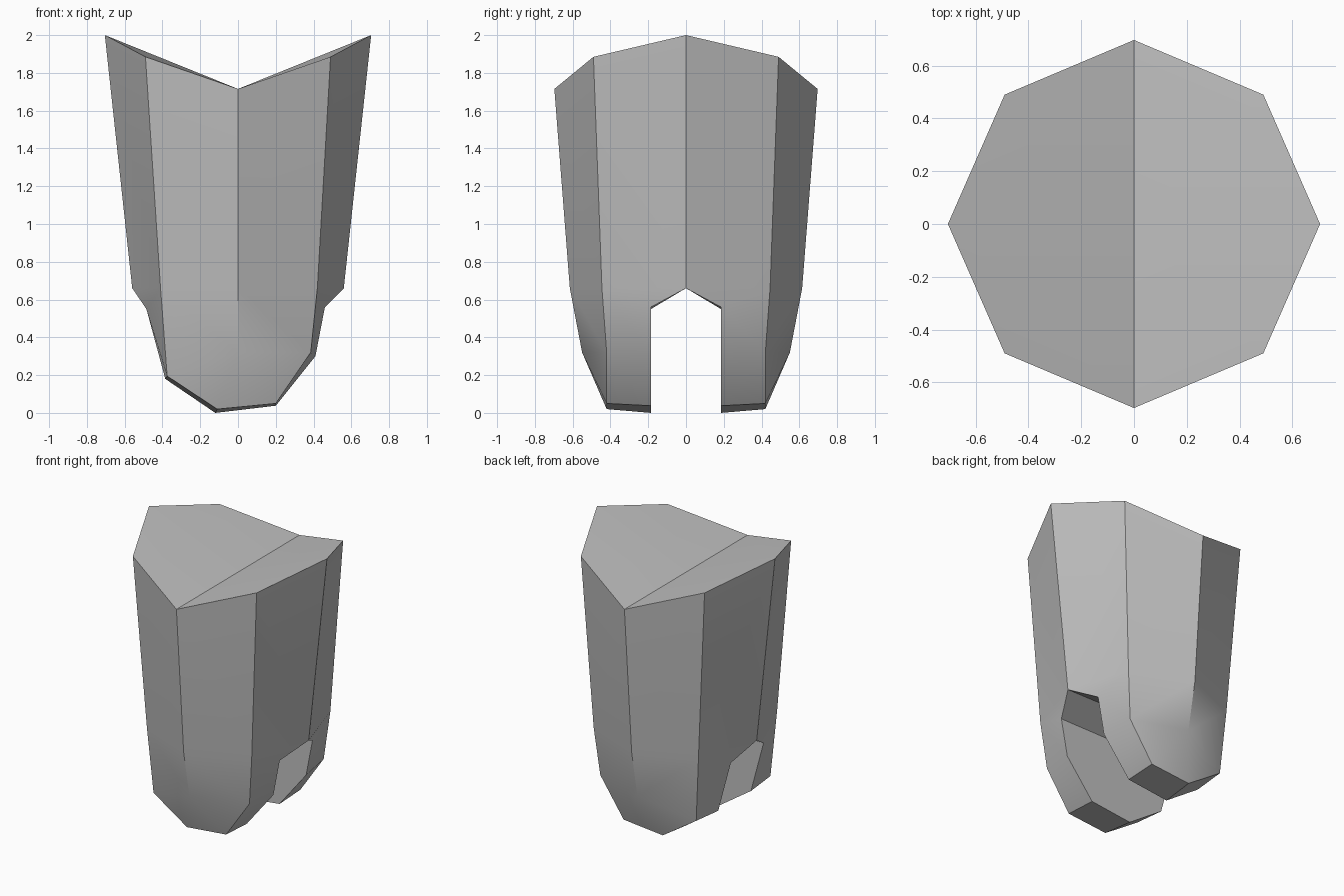
import bpy
import bmesh
import math

cube = bpy.data.objects.get("Cube")
if cube:
    bpy.data.objects.remove(cube, do_unlink=True)

grey = bpy.data.materials.new("plain_grey")
grey.use_nodes = True
colour = (0.53, 0.53, 0.53, 1)
grey.diffuse_color = colour
grey.node_tree.nodes["Principled BSDF"].inputs["Base Color"].default_value = colour

SLOT = -0.185   # inner wall of the slot
FOOT = -0.42    # outer edge of the foot

bm = bmesh.new()


def row(points):
    return [bm.verts.new(p) for p in points]


def face(*verts):
    bm.faces.new(verts)


# Front half: valley rim, shoulder where the slot peaks, then the foot
rim = row([(-0.705, 0, 2), (-0.49, -0.49, 1.885), (0, -0.697, 1.715),
           (0.49, -0.49, 1.885), (0.705, 0, 2)])
waist = row([(-0.56, 0, 0.66), (-0.41, -0.445, 0.66), (0, -0.615, 0.66),
             (0.42, -0.445, 0.66), (0.56, 0, 0.66)])
valley = bm.verts.new((0, 0, 1.715))
shin, shin_side, shin_in = row([(0, -0.55, 0.32), (0.385, FOOT, 0.32), (0.41, SLOT, 0.3)])
eave_right, eave_left = row([(-0.485, SLOT, 0.55), (0.46, SLOT, 0.56)])
sole_out = row([(-0.375, FOOT, 0.195), (-0.11, FOOT, 0.02), (0.2, FOOT, 0.05)])
sole_in = row([(-0.385, SLOT, 0.18), (-0.12, SLOT, 0), (0.2, SLOT, 0.038)])

# Tapered column walls and the V-shaped top
for i in range(4):
    face(rim[i], waist[i], waist[i + 1], rim[i + 1])
face(rim[0], rim[1], rim[2], valley)
face(valley, rim[2], rim[3], rim[4])

# Rounded outside of the foot
face(waist[0], eave_right, sole_in[0], sole_out[0], waist[1])
face(waist[1], sole_out[0], shin, waist[2])
face(sole_out[0], sole_out[1], shin)
face(waist[2], shin, shin_side, waist[3])
face(shin, sole_out[1], sole_out[2], shin_side)
face(waist[3], shin_side, shin_in, eave_left, waist[4])
face(shin_side, sole_out[2], sole_in[2], shin_in)

# Sole, slot wall and sloping slot roof
for i in range(2):
    face(sole_out[i], sole_in[i], sole_in[i + 1], sole_out[i + 1])
face(eave_right, eave_left, shin_in, *reversed(sole_in))
face(waist[0], waist[4], eave_left, eave_right)

# Mirror to the back half
copy = bmesh.ops.duplicate(bm, geom=bm.verts[:] + bm.edges[:] + bm.faces[:])["geom"]
for v in copy:
    if isinstance(v, bmesh.types.BMVert):
        v.co.y = -v.co.y
bmesh.ops.remove_doubles(bm, verts=bm.verts[:], dist=0.0001)
bmesh.ops.recalc_face_normals(bm, faces=bm.faces[:])

mesh = bpy.data.meshes.new("slotted_column")
bm.to_mesh(mesh)
bm.free()
mesh.materials.append(grey)
column = bpy.data.objects.new("slotted_column", mesh)
bpy.context.collection.objects.link(column)

bpy.ops.object.select_all(action="DESELECT")
column.select_set(True)
bpy.context.view_layer.objects.active = column
bpy.ops.object.shade_smooth_by_angle(angle=math.radians(30))
